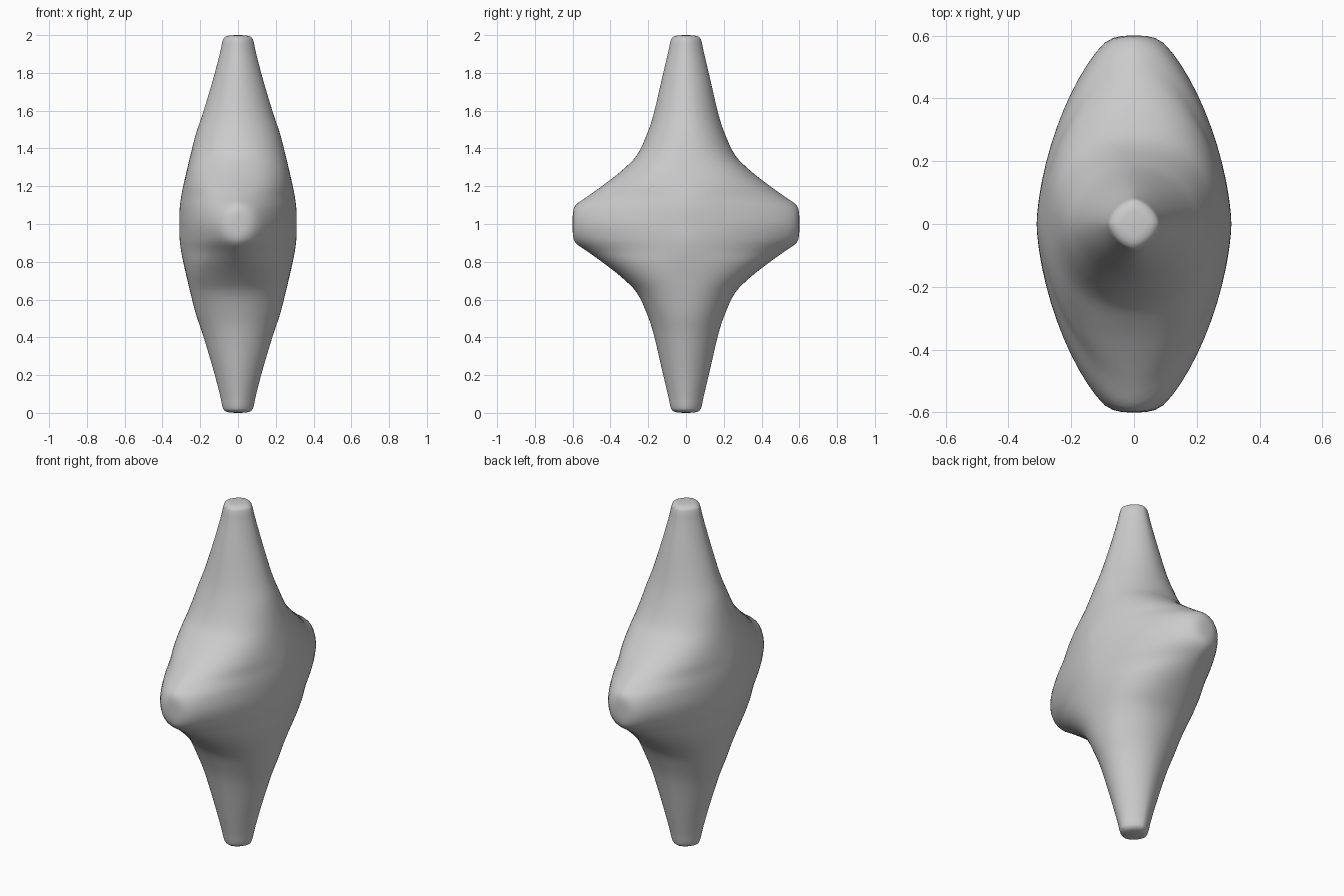
import bpy
import bmesh
import math

default_cube = bpy.data.objects.get("Cube")
if default_cube:
    bpy.data.objects.remove(default_cube, do_unlink=True)

# Material
grey = bpy.data.materials.new("light grey")
grey.use_nodes = True
colour = (0.6, 0.6, 0.6, 1)
grey.diffuse_color = colour
grey.node_tree.nodes["Principled BSDF"].inputs["Base Color"].default_value = colour

# Half profile from the waist to a tip: height, half width, half depth, roundness
PROFILE = [
    (0, .31, .64, 1.6),
    (.08, .309, .612, 1.58),
    (.15, .3, .515, 1.7),
    (.21, .288, .432, 1.95),
    (.28, .272, .343, 2.15),
    (.36, .253, .263, 2.15),
    (.48, .222, .205, 2),
    (.58, .188, .172, 1.9),
    (.78, .128, .125, 1.8),
    (.92, .092, .092, 1.7),
    (.975, .08, .08, 1.65),
    (.99, .068, .068, 1.65),
    (.998, .045, .045, 1.7),
    (1, .01, .01, 2),
]
PRONG_END = 0.6
PRONG_ROUNDING = 0.04
SEGMENTS = 64
STEPS = 4


def slope(i, k):
    """Slope of profile column k at row i."""
    if i == 0:
        return 0
    low, high = PROFILE[i - 1], PROFILE[min(i + 1, len(PROFILE) - 1)]
    return (high[k] - low[k]) / (high[0] - low[0])


def sample(i, t):
    """Smooth curve through the profile between rows i and i + 1."""
    p, q = PROFILE[i], PROFILE[i + 1]
    d = q[0] - p[0]
    s = t * t * (3 - 2 * t)
    row = [p[0] + d * t]
    for k in range(1, len(p)):
        ease = slope(i, k) * t * (1 - t) ** 2 - slope(i + 1, k) * t * t * (1 - t)
        row.append(p[k] + (q[k] - p[k]) * s + d * ease)
    return row


def signed_power(value, power):
    return math.copysign(abs(value) ** power, value)


def blunt(y):
    """Round off the ends of the side prongs."""
    over = abs(y) - (PRONG_END - PRONG_ROUNDING)
    if over <= 0:
        return y
    over = min(over, 2 * PRONG_ROUNDING)
    return math.copysign(abs(y) - over ** 2 / (4 * PRONG_ROUNDING), y)


def add_ring(bm, z, width, depth, roundness):
    ring = []
    for j in range(SEGMENTS):
        angle = math.tau * j / SEGMENTS
        x = width * signed_power(math.cos(angle), 2 / roundness)
        y = depth * signed_power(math.sin(angle), 2 / roundness)
        ring.append(bm.verts.new((x, blunt(y), z)))
    return ring


# Four pronged body, lofted from bottom tip to top tip
upper = [sample(i, s / STEPS) for i in range(len(PROFILE) - 1) for s in range(STEPS)]
upper.append(list(PROFILE[-1]))
lower = [[-row[0]] + list(row[1:]) for row in reversed(upper[1:])]

bm = bmesh.new()
rings = [add_ring(bm, 1 + row[0], *row[1:]) for row in lower + upper]
for below, above in zip(rings, rings[1:]):
    for j in range(SEGMENTS):
        n = (j + 1) % SEGMENTS
        bm.faces.new((below[j], below[n], above[n], above[j]))
bm.faces.new(list(reversed(rings[0])))
bm.faces.new(rings[-1])
bmesh.ops.recalc_face_normals(bm, faces=bm.faces)

mesh = bpy.data.meshes.new("pronged_body")
bm.to_mesh(mesh)
bm.free()
mesh.materials.append(grey)
mesh.shade_smooth()
body = bpy.data.objects.new("pronged_body", mesh)
bpy.context.scene.collection.objects.link(body)
